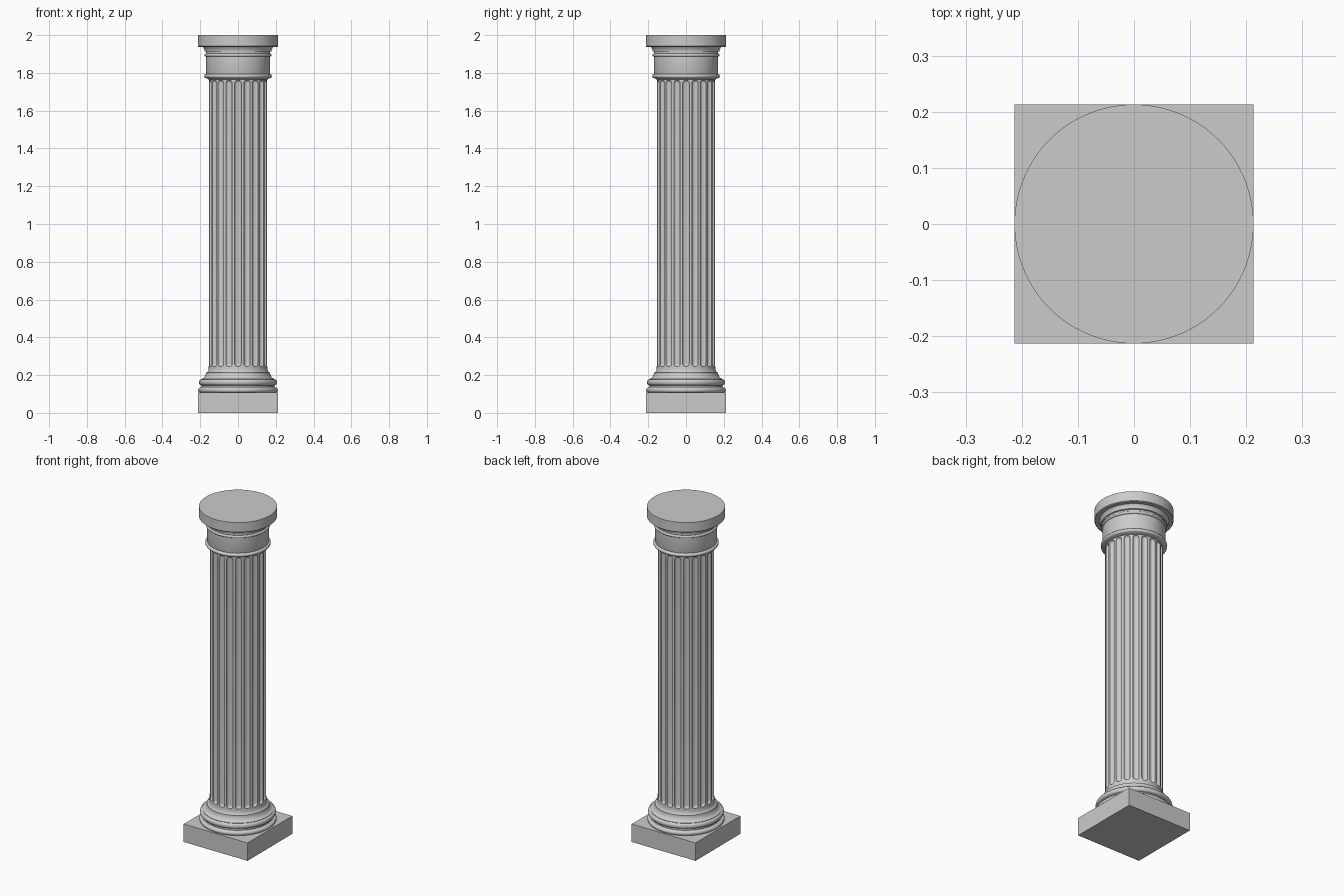
import bpy
import bmesh
from math import sin, cos, pi

if "Cube" in bpy.data.objects:
    bpy.data.objects.remove(bpy.data.objects["Cube"])

stone = bpy.data.materials.new("grey stone")
stone.use_nodes = True
GREY = (0.6, 0.6, 0.6, 1)
stone.diffuse_color = GREY
stone.node_tree.nodes["Principled BSDF"].inputs["Base Color"].default_value = GREY


def finish(name, bm, smooth=True):
    bmesh.ops.remove_doubles(bm, verts=bm.verts, dist=1e-5)
    bmesh.ops.recalc_face_normals(bm, faces=bm.faces)
    mesh = bpy.data.meshes.new(name)
    bm.to_mesh(mesh)
    bm.free()
    mesh.materials.append(stone)
    obj = bpy.data.objects.new(name, mesh)
    bpy.context.collection.objects.link(obj)
    if smooth:
        bpy.ops.object.select_all(action="DESELECT")
        obj.select_set(True)
        bpy.context.view_layer.objects.active = obj
        bpy.ops.object.shade_smooth_by_angle(angle=pi / 6)
    return obj


def skin(bm, rings):
    """Join neighbouring rings of vertices with quads and cap both ends."""
    n = len(rings[0])
    for low, high in zip(rings, rings[1:]):
        for i in range(n):
            j = (i + 1) % n
            bm.faces.new((low[i], low[j], high[j], high[i]))
    bm.faces.new(rings[0])
    bm.faces.new(rings[-1])


def lathe(name, profile, sides=80):
    bm = bmesh.new()
    rings = [[bm.verts.new((r * cos(2 * pi * i / sides), r * sin(2 * pi * i / sides), z))
              for i in range(sides)] for r, z in profile]
    skin(bm, rings)
    return finish(name, bm)


def bead(r, z, height, bulge, steps=8):
    """Half-round moulding that starts at height z."""
    return [(r + bulge * sin(pi * k / steps), z + height * (1 - cos(pi * k / steps)) / 2)
            for k in range(steps + 1)]


def cove(r0, z0, r1, z1, steps=8):
    """Quarter curve that leaves (r0, z0) level and reaches (r1, z1) upright."""
    return [(r0 + (r1 - r0) * sin(pi / 2 * k / steps),
             z0 + (z1 - z0) * (1 - cos(pi / 2 * k / steps))) for k in range(steps + 1)]


# Square plinth
SIDE, PLINTH = 0.426, 0.108
bm = bmesh.new()
bmesh.ops.create_cube(bm, size=1)
for v in bm.verts:
    v.co = (v.co.x * SIDE, v.co.y * SIDE, (v.co.z + 0.5) * PLINTH)
finish("plinth", bm, smooth=False)

# Round base: two rolls with a groove, then a flare up to the shaft
lathe("base_moulding",
      bead(0.200, PLINTH, 0.026, 0.011) + [(0.194, 0.136), (0.194, 0.146)]
      + bead(0.198, 0.148, 0.028, 0.009) + [(0.195, 0.178)]
      + cove(0.195, 0.180, 0.170, 0.214) + cove(0.166, 0.214, 0.155, 0.245))

# Fluted shaft: each groove is a round channel with domed ends
RADIUS, FLUTES, STEPS = 0.155, 20, 6
HALF = 0.0175
LOW, HIGH = 0.262, 1.745
columns = []
for f in range(FLUTES):
    for k in range(-STEPS, STEPS + 1):
        t = pi / 2 * k / STEPS
        columns.append((2 * pi * f / FLUTES + HALF * sin(t) / RADIUS, HALF * max(cos(t), 0)))
rows = [(LOW, -pi / 2 * (1 - k / STEPS)) for k in range(STEPS + 1)]
rows += [(HIGH, pi / 2 * k / STEPS) for k in range(STEPS + 1)]


def shaft_ring(bm, centre, phi):
    ring = []
    for angle, reach in columns:
        r = RADIUS - 0.8 * reach * max(cos(phi), 0)
        ring.append(bm.verts.new((r * cos(angle), r * sin(angle), centre + reach * sin(phi))))
    return ring


bm = bmesh.new()
plain = [[bm.verts.new((RADIUS * cos(a), RADIUS * sin(a), z)) for a, _ in columns]
         for z in (0.235, 1.78)]
skin(bm, [plain[0]] + [shaft_ring(bm, c, p) for c, p in rows] + [plain[1]])
bmesh.ops.dissolve_degenerate(bm, edges=bm.edges, dist=1e-5)
finish("fluted_shaft", bm)

# Capital: neck ring, plain drum, fillets and a flare under the top slab
lathe("capital",
      [(0.155, 1.766)] + bead(0.168, 1.772, 0.022, 0.011)
      + [(0.169, 1.797), (0.169, 1.884)] + bead(0.169, 1.886, 0.016, 0.008)
      + [(0.170, 1.903), (0.170, 1.912), (0.177, 1.914)]
      + [(0.178, 1.922), (0.183, 1.932), (0.191, 1.942)])

# Round top slab
lathe("abacus", [(0.209, 1.938), (0.213, 1.942), (0.213, 2.0)], sides=96)
